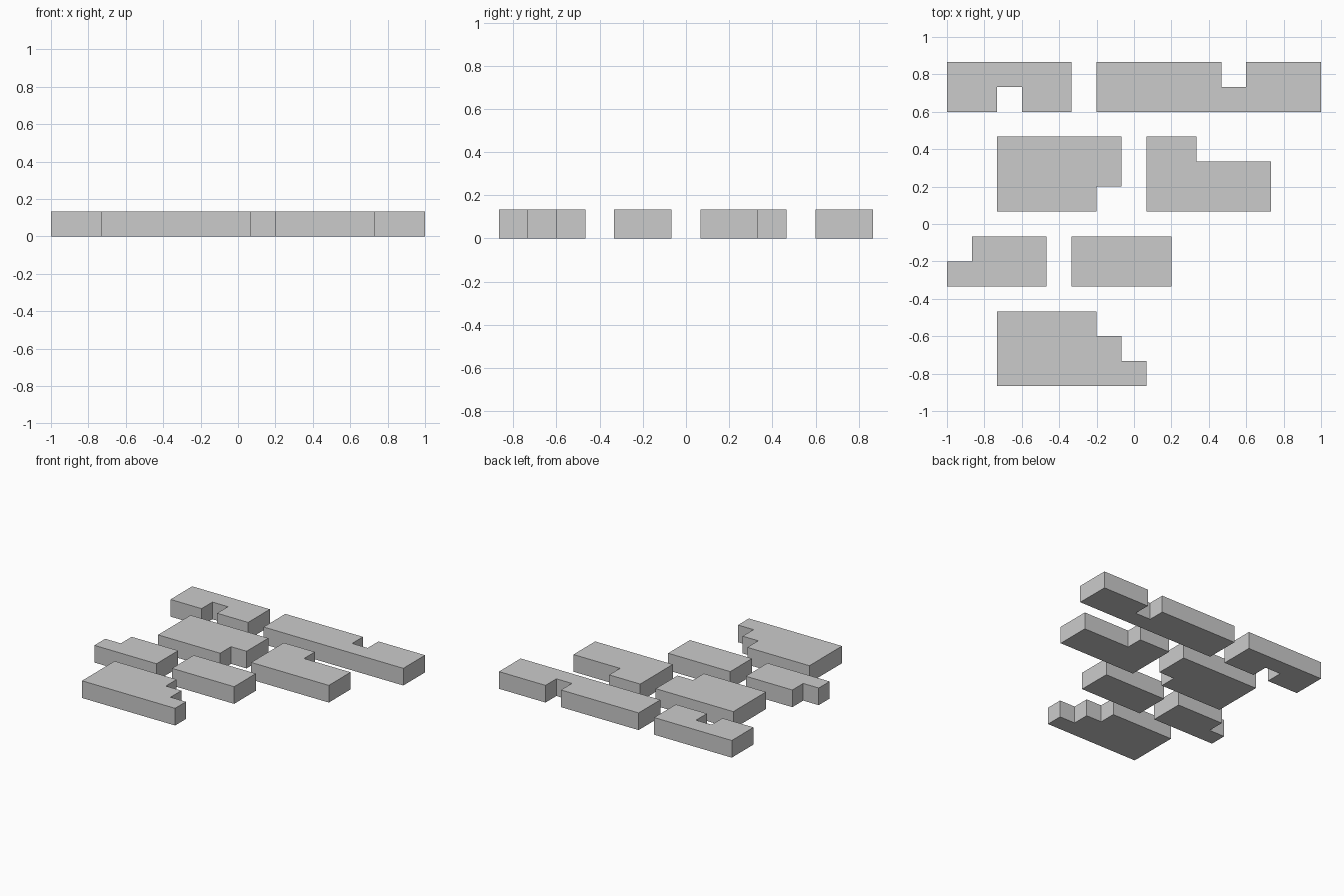
import bpy
import bmesh

if "Cube" in bpy.data.objects:
    bpy.data.objects.remove(bpy.data.objects["Cube"])

U = 2 / 15           # grid cell: the layout is 15 x 13 cells, one cell thick
CX, CY = 7.5, 6.5    # layout centre in cells


def slab(name, outline):
    """Extrude a counter-clockwise outline (in cells) up by one cell."""
    bm = bmesh.new()
    base = bm.faces.new([bm.verts.new(((x - CX) * U, (y - CY) * U, 0)) for x, y in outline])
    top = bmesh.ops.extrude_face_region(bm, geom=[base], use_keep_orig=True)["geom"]
    bmesh.ops.translate(bm, vec=(0, 0, U), verts=[v for v in top if isinstance(v, bmesh.types.BMVert)])
    bmesh.ops.recalc_face_normals(bm, faces=bm.faces)
    mesh = bpy.data.meshes.new(name)
    bm.to_mesh(mesh)
    bm.free()
    bpy.context.collection.objects.link(bpy.data.objects.new(name, mesh))


# Back row: two slabs with square notches
slab("back_left_slab", [(0, 11), (2, 11), (2, 12), (3, 12), (3, 11), (5, 11), (5, 13), (0, 13)])
slab("back_right_slab", [(6, 11), (15, 11), (15, 13), (12, 13), (12, 12), (11, 12), (11, 13), (6, 13)])

# Upper middle row: corner-cut slabs
slab("upper_left_slab", [(2, 7), (6, 7), (6, 8), (7, 8), (7, 10), (2, 10)])
slab("upper_right_slab", [(8, 7), (13, 7), (13, 9), (10, 9), (10, 10), (8, 10)])

# Lower middle row
slab("lower_left_slab", [(0, 4), (4, 4), (4, 6), (1, 6), (1, 5), (0, 5)])
slab("lower_right_slab", [(5, 4), (9, 4), (9, 6), (5, 6)])

# Front row: stepped slab
slab("front_slab", [(2, 0), (8, 0), (8, 1), (7, 1), (7, 2), (6, 2), (6, 3), (2, 3)])
